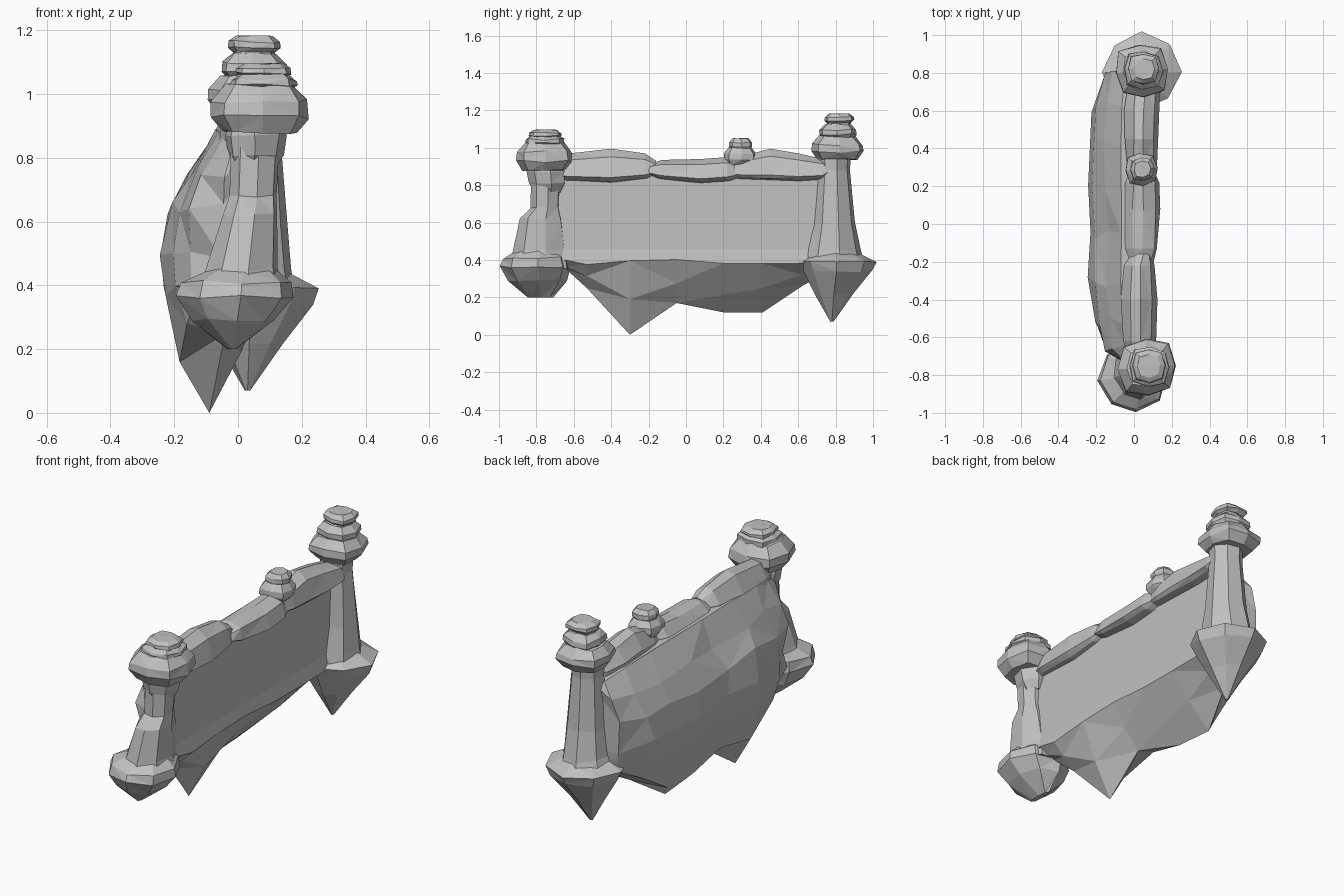
import bpy, bmesh, math, random

random.seed(11)
if "Cube" in bpy.data.objects:
    bpy.data.objects.remove(bpy.data.objects["Cube"])

stone = bpy.data.materials.new("grey stone")
stone.use_nodes = True
GREY = (0.53, 0.53, 0.53, 1)
stone.diffuse_color = GREY
stone.node_tree.nodes["Principled BSDF"].inputs["Base Color"].default_value = GREY


def loft(name, rings):
    """Skin equal-length closed rings and cap both ends."""
    bm = bmesh.new()
    rows = [[bm.verts.new(p) for p in ring] for ring in rings]
    n = len(rows[0])
    for a, b in zip(rows, rows[1:]):
        for i in range(n):
            j = (i + 1) % n
            bm.faces.new((a[i], a[j], b[j], b[i]))
    bm.faces.new(rows[0])
    bm.faces.new(rows[-1])
    bmesh.ops.recalc_face_normals(bm, faces=bm.faces)
    bmesh.ops.triangulate(bm, faces=bm.faces, quad_method='SHORT_EDGE')
    bmesh.ops.dissolve_limit(bm, angle_limit=0.05, verts=bm.verts, edges=bm.edges)
    mesh = bpy.data.meshes.new(name)
    bm.to_mesh(mesh)
    bm.free()
    mesh.materials.append(stone)
    obj = bpy.data.objects.new(name, mesh)
    bpy.context.collection.objects.link(obj)


def stack(name, levels, sides=8, turn=0.2, square=0.0, rough=0.045):
    """Chipped upright stone from levels of (z, x, y, x radius, y radius)."""
    wobble = [1 + random.uniform(-rough, rough) for _ in range(sides)]
    rings = []
    for z, x, y, rx, ry in levels:
        ring = []
        for i in range(sides):
            a = turn + math.tau * i / sides
            k = wobble[i] * random.uniform(1 - rough / 2, 1 + rough / 2)
            k *= 1 - square * math.cos(4 * a)
            dz = random.uniform(-0.06, 0.06) * min(rx, 0.12)
            ring.append((x + rx * k * math.cos(a), y + ry * k * math.sin(a), z + dz))
        rings.append(ring)
    loft(name, rings)


def disc(name, x, y, low, high, r):
    """Squarish weathered cap stone with a wide middle rim."""
    h = high - low
    stack(name, [(low, x, y, r * .78, r * .78), (low + h * .32, x, y, r * 1.02, r * 1.02),
                 (low + h * .65, x, y, r, r),
                 (high, x, y, r * .7, r * .7)], 8, random.uniform(-.1, .1), .06)


# Wall body: flat panel on one side, swelling rock behind and below
# stations: y, lowest z, x of lowest point, back reach, top z
stations = [(-.74, .40, .02, -.05, .84), (-.64, .35, 0, -.16, .86), (-.53, .25, -.04, -.205, .88),
            (-.30, .00, -.09, -.235, .89), (-.05, .17, -.07, -.22, .88),
            (.20, .12, -.14, -.235, .88), (.41, .12, -.16, -.23, .88),
            (.62, .26, -.09, -.215, .87), (.78, .35, -.03, -.16, .85)]
body = []
for y, low, lx, back, top in stations:
    def rock(x, z):
        return (x + random.uniform(-.012, .012), y + random.uniform(-.035, .035),
                z + random.uniform(-.025, .025))
    body.append([
        (.07, y, top), (.078, y, .46), (.092, y, .39 + random.uniform(-.015, .015)),
        (lx * .45 + .05, y, low * .5 + .19), (lx, y, low),
        (min(back * .78, lx - .02), y, max(low + .03, .16)),
        rock(back * .95, .38), rock(back, .50), rock(back * .91, .64),
        rock(back * .66, .76), (back * .3, y, top)])
loft("wall_body", body)


# Coping stones along the wall top
def coping(name, sections):
    """Long stone from (y, bottom z, top z, left x, right x) sections."""
    rings = []
    for y, lo, hi, xa, xb in sections:
        w, h = xb - xa, hi - lo
        ring = [(xa + .005, lo - .03), (xa, lo + h * .4), (xa + w * .25, hi - h * .1),
                (xa + w * .55, hi), (xb - w * .12, hi - h * .25), (xb, lo + h * .12),
                (xb - .02, lo)]
        rings.append([(x + random.uniform(-.005, .005), y, z) for x, z in ring])
    loft(name, rings)


coping("coping_front", [(-.72, .84, .95, -.02, .09), (-.62, .83, .97, -.06, .115),
                        (-.40, .82, .995, -.07, .12), (-.22, .84, .97, -.05, .11),
                        (-.16, .86, .93, -.01, .09)])
coping("coping_middle", [(-.20, .86, .91, -.02, .10), (-.13, .84, .935, -.05, .125),
                         (.08, .82, .94, -.06, .135), (.22, .83, .95, -.05, .13),
                         (.29, .85, .92, -.01, .10)])
coping("coping_back", [(.24, .85, .92, -.01, .11), (.32, .84, .96, -.04, .125),
                       (.45, .835, .995, -.05, .13), (.60, .83, .97, -.05, .13),
                       (.73, .84, .94, -.03, .13), (.77, .87, .92, 0, .115)])

# Small stacked ornament on the coping
disc("ornament_lower", .04, .29, .91, 1.0, .09)
disc("ornament_upper", .045, .29, .985, 1.05, .064)

# Pillar shafts, with a collar under the front capital
stack("front_shaft", [(.36, 0, -.785, .15, .17), (.45, .01, -.78, .115, .15),
                      (.62, .035, -.775, .09, .12), (.68, .045, -.755, .078, .08),
                      (.95, .055, -.75, .08, .085)])
stack("front_collar", [(.76, .05, -.735, .065, .07), (.81, .055, -.74, .09, .10),
                       (.87, .055, -.745, .10, .105), (.93, .055, -.75, .08, .08)], 7)
stack("back_shaft", [(.36, .03, .795, .15, .17), (.45, .04, .79, .125, .145),
                     (.60, .045, .79, .105, .11), (.88, .045, .79, .085, .085),
                     (1.0, .045, .79, .09, .09)])

# Pillar bases, tapering down to rocky points
stack("front_base", [(.45, .01, -.80, .11, .12), (.41, -.005, -.81, .175, .18),
                     (.365, -.008, -.81, .185, .195), (.29, -.015, -.80, .13, .16),
                     (.20, -.02, -.78, .015, .07)], 8, .1)
stack("back_base", [(.43, .04, .80, .12, .13), (.39, .04, .805, .205, .205),
                    (.34, .04, .805, .185, .185), (.22, .035, .79, .10, .105),
                    (.07, .03, .78, .008, .008)], 8, 0)

# Stacked capitals
disc("front_capital", .07, -.76, .88, 1.03, .158)
disc("front_cap_middle", .08, -.755, 1.01, 1.065, .11)
disc("front_cap_top", .08, -.75, 1.05, 1.095, .092)
disc("back_capital", .04, .81, .94, 1.06, .145)
disc("back_cap_lower", .05, .815, 1.045, 1.125, .105)
disc("back_cap_middle", .05, .815, 1.10, 1.145, .072)
disc("back_cap_top", .05, .82, 1.13, 1.183, .085)
